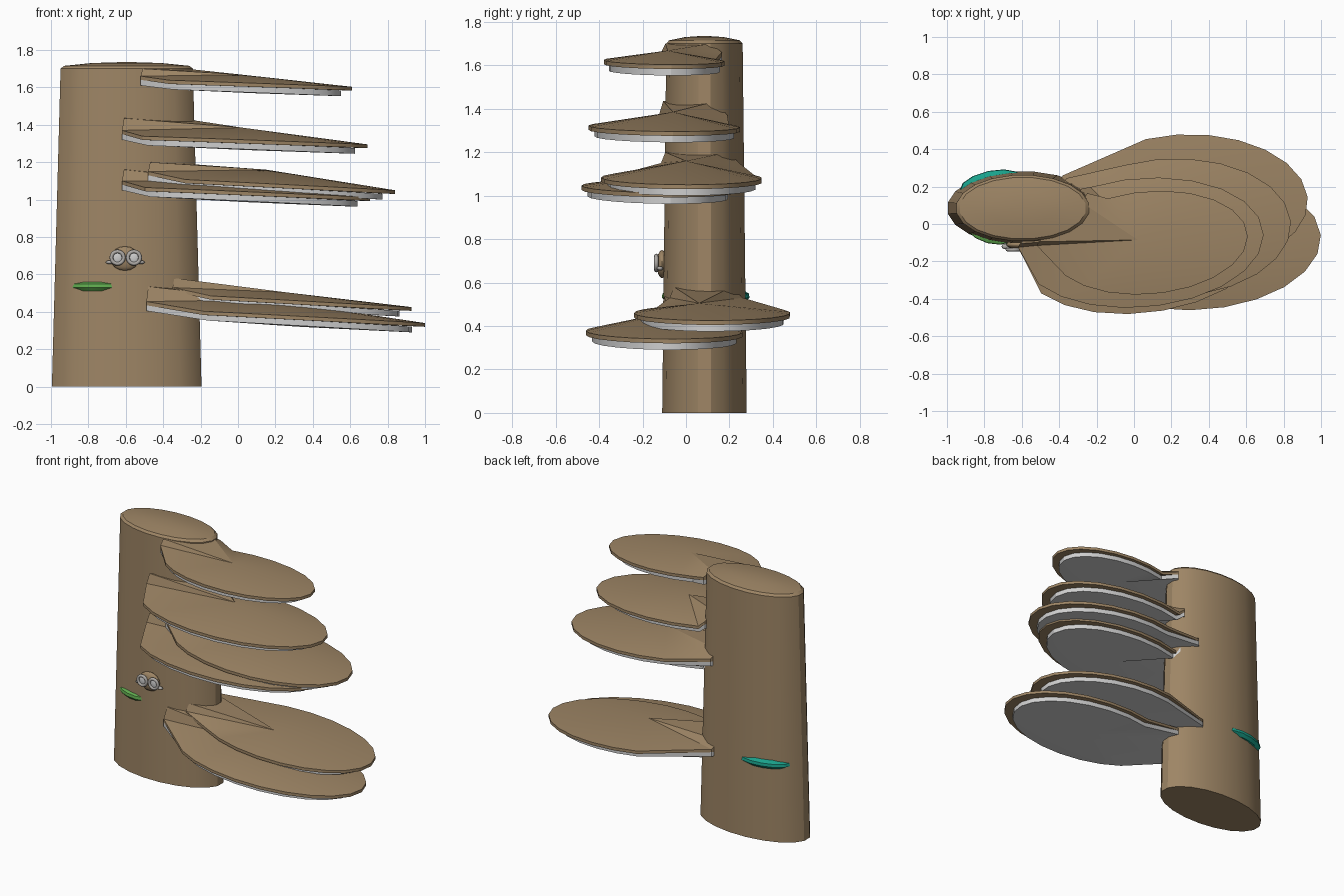
import bpy, bmesh, math
from math import sin, cos, radians, pi
from mathutils import Matrix, Vector

if "Cube" in bpy.data.objects:
    bpy.data.objects.remove(bpy.data.objects["Cube"])


def material(name, rgb):
    m = bpy.data.materials.new(name)
    m.diffuse_color = (*rgb, 1)
    m.use_nodes = True
    m.node_tree.nodes["Principled BSDF"].inputs["Base Color"].default_value = m.diffuse_color
    return m


BARK = material("bark brown", (0.34, 0.235, 0.13))
PALE = material("pale underside", (0.62, 0.62, 0.62))
GREEN = material("leaf green", (0.12, 0.42, 0.08))
TEAL = material("leaf teal", (0.01, 0.36, 0.26))
GREY = material("ring grey", (0.42, 0.40, 0.38))


def finish(name, bm, mat, angle=30):
    bmesh.ops.recalc_face_normals(bm, faces=bm.faces)
    me = bpy.data.meshes.new(name)
    bm.to_mesh(me)
    bm.free()
    me.materials.append(mat)
    ob = bpy.data.objects.new(name, me)
    bpy.context.collection.objects.link(ob)
    bpy.ops.object.select_all(action='DESELECT')
    ob.select_set(True)
    bpy.context.view_layer.objects.active = ob
    bpy.ops.object.shade_smooth_by_angle(angle=radians(angle))
    return ob


def skin(bm, low, high):
    n = len(low)
    for i in range(n):
        j = (i + 1) % n
        bm.faces.new((low[i], low[j], high[j], high[i]))


def fan(bm, loop, centre):
    c = bm.verts.new(centre)
    for i in range(len(loop)):
        bm.faces.new((loop[i], loop[(i + 1) % len(loop)], c))


# Trunk: stacked ellipses with a bevelled, slightly domed top
bm = bmesh.new()
TX, TY, SIDES = -0.595, 0.085, 20
rings = []
for z, rx, ry in [(0, .405, .197), (1.70, .358, .178), (1.715, .34, .165), (1.73, .19, .09)]:
    rings.append([bm.verts.new((TX + rx * cos(2 * pi * (i + .5) / SIDES),
                                TY + ry * sin(2 * pi * (i + .5) / SIDES), z))
                  for i in range(SIDES)])
bm.faces.new(rings[0])
for a, b in zip(rings, rings[1:]):
    skin(bm, a, b)
fan(bm, rings[-1], (TX, TY, 1.736))
finish("trunk", bm, BARK)


def shelf(name, ell, rot, t0, t1, front, back, zs, hub):
    """Fan-shaped bracket: elliptical rim, raised where it meets the trunk, plus a pale plate below."""
    cx, cy, rx, ry = ell
    peak, corner, left, tip = zs
    r = radians(rot)
    pts = []
    n = 17
    for i in range(n):
        t = radians(t0 + (t1 - t0) * i / (n - 1))
        ex, ey = rx * cos(t), ry * sin(t)
        x = cx + ex * cos(r) - ey * sin(r)
        y = cy + ex * sin(r) + ey * cos(r)
        pts.append((x, y, left + (tip - left) * (cos(t) + .7) / 1.7))
    pts.append((*back, corner))
    inner = [(back[0] - .03, back[1] - .05), (front[0] + .01, front[1] + .02)]
    rim = pts + [(*p, corner) for p in inner] + [(*front, corner)]
    top = pts + [(*p, peak) for p in inner] + [(*front, corner)]

    bm = bmesh.new()
    hi = [bm.verts.new(p) for p in top]
    lo = [bm.verts.new((x, y, z - .02)) for x, y, z in rim]
    skin(bm, lo, hi)
    fan(bm, hi, hub)
    mid = (left + tip) / 2
    fan(bm, lo, (cx, cy, mid - .02))
    finish(name, bm, BARK)

    # Pale plate hanging under the rim, drawn in toward the trunk
    bm = bmesh.new()
    plate = []
    for i, (x, y, z) in enumerate(rim):
        s = .92 if i < n else 1
        ox = cx - .2
        plate.append((ox + (x - ox) * s, cy + (y - cy) * s, z))
    hi = [bm.verts.new((x, y, z - .019)) for x, y, z in plate]
    lo = [bm.verts.new((x, y, z - .05)) for x, y, z in plate]
    skin(bm, lo, hi)
    fan(bm, lo, (cx, cy, mid - .05))
    fan(bm, hi, (cx, cy, mid - .019))
    finish(name + "_underside", bm, PALE)


# Shelves from the top down: (peak, corner, left rim, tip) heights
shelf("shelf_1", (.08, -.1, .53, .275), 5, -150, 112, (-.52, -.115), (-.25, .165),
      (1.70, 1.66, 1.635, 1.603), (.02, -.085, 1.668))
shelf("shelf_2", (.04, -.1, .655, .345), 5, -150, 112, (-.62, -.125), (-.28, .19),
      (1.435, 1.37, 1.335, 1.295), (.02, -.06, 1.385))
shelf("shelf_3", (.2, -.02, .64, .37), 2, -140, 112, (-.48, -.115), (-.36, .245),
      (1.20, 1.15, 1.105, 1.05), (.15, 0, 1.16))
shelf("shelf_4", (.05, -.13, .66, .345), 7, -150, 112, (-.62, -.125), (-.26, .17),
      (1.16, 1.10, 1.06, 1.012), (-.05, -.08, 1.10))
shelf("shelf_5", (.3, .12, .63, .36), 0, -135, 112, (-.35, -.075), (-.38, .26),
      (.58, .53, .485, .425), (.25, .06, .505))
shelf("shelf_6", (.33, -.1, .67, .36), 3, -142, 112, (-.49, -.12), (-.25, .17),
      (.535, .455, .40, .34), (.16, -.08, .465))


# Small leaf growths half sunk in the trunk, front and back
def leaf(name, x, y, rx, ry, turn, mat):
    bm = bmesh.new()
    loops = []
    for z, s in [(.51, .75), (.53, 1), (.55, .97), (.565, .6)]:
        loops.append([bm.verts.new(Matrix.Rotation(radians(turn), 3, 'Z') @
                                   Vector((rx * s * cos(2 * pi * i / 12), ry * s * sin(2 * pi * i / 12), 0))
                                   + Vector((x, y, z))) for i in range(12)])
    bm.faces.new(loops[0])
    bm.faces.new(loops[-1])
    for a, b in zip(loops, loops[1:]):
        skin(bm, a, b)
    finish(name, bm, mat)


leaf("front_leaf", -.765, -.03, .14, .075, -15, GREEN)
leaf("back_leaf", -.765, .215, .17, .07, 12, TEAL)


# Round knob with two ringed eyes and little side fins
def ball(name, loc, scale, mat):
    bm = bmesh.new()
    bmesh.ops.create_uvsphere(bm, u_segments=16, v_segments=8, radius=1,
                              matrix=Matrix.Translation(loc) @ Matrix.Diagonal((*scale, 1)))
    return finish(name, bm, mat, 60)


ball("knob", (-.605, -.11, .685), (.078, .025, .065), BARK)
for side, sx in (("left", -1), ("right", 1)):
    x = -.6 + sx * .044
    bpy.ops.mesh.primitive_torus_add(location=(x, -.137, .69), rotation=(pi / 2, 0, 0),
                                     major_segments=20, minor_segments=8,
                                     major_radius=.033, minor_radius=.010)
    ring = bpy.context.object
    ring.name = side + "_eye_ring"
    ring.data.materials.append(GREY)
    bpy.ops.object.shade_smooth_by_angle(angle=radians(60))
    ball(side + "_eye", (x, -.134, .69), (.026, .008, .03), PALE)
    ball(side + "_fin", (-.603 + sx * .08, -.12, .665), (.025, .015, .01), GREY)
